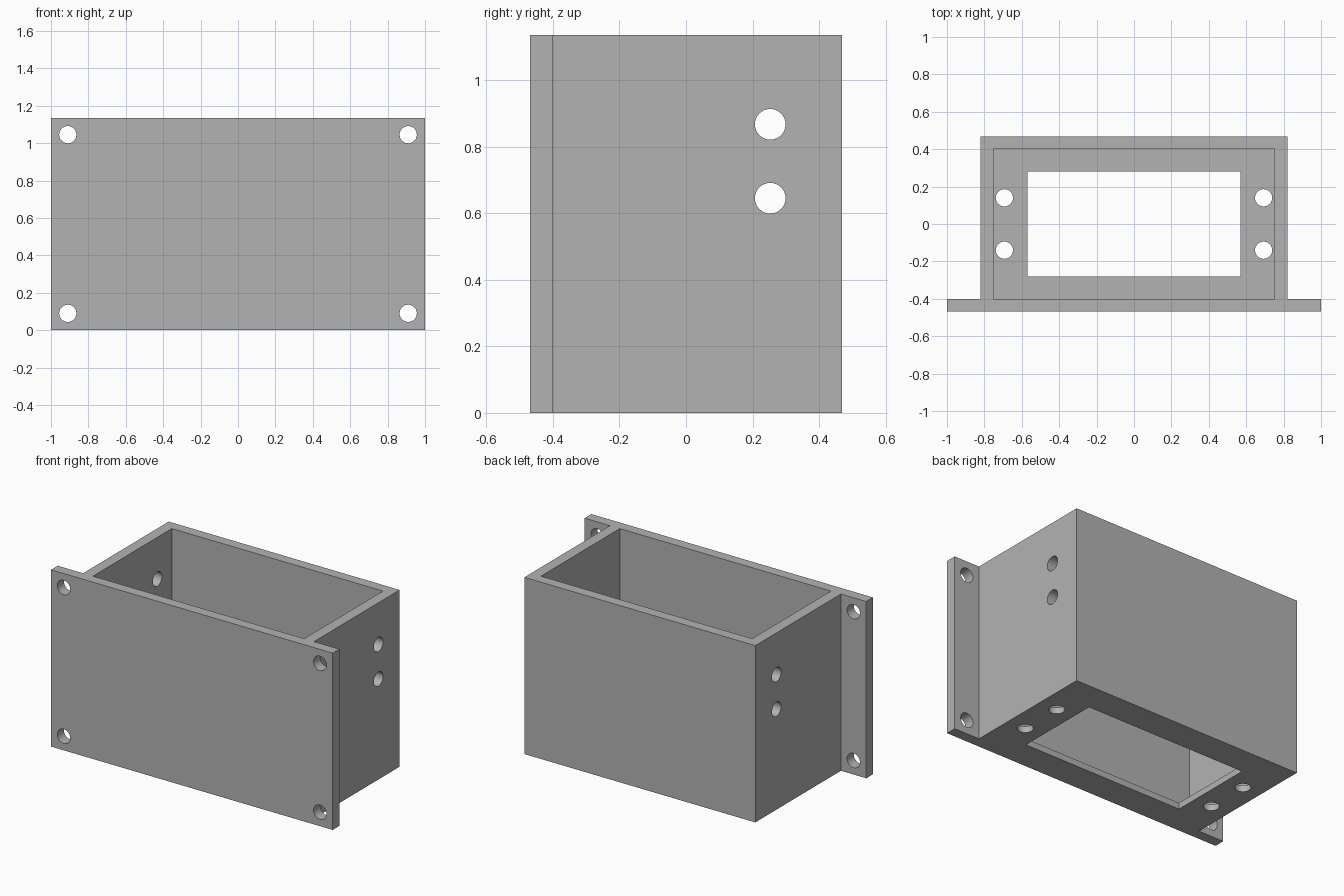
import bpy
import bmesh
from math import pi
from mathutils import Matrix, Vector

cube = bpy.data.objects.get("Cube")
if cube:
    bpy.data.objects.remove(cube, do_unlink=True)

HEIGHT, DEPTH, WALL, FLOOR = 1.135, 0.468, 0.068, 0.04
BOX_X = 0.82
PLATE_BACK = WALL - DEPTH
HOLE_R = 0.046

grey = bpy.data.materials.new("plain grey")
grey.use_nodes = True
colour = (0.45, 0.45, 0.45, 1)
grey.diffuse_color = colour
grey.node_tree.nodes["Principled BSDF"].inputs["Base Color"].default_value = colour


def make_object(name, bm):
    bmesh.ops.recalc_face_normals(bm, faces=bm.faces)
    mesh = bpy.data.meshes.new(name)
    bm.to_mesh(mesh)
    bm.free()
    mesh.materials.append(grey)
    obj = bpy.data.objects.new(name, mesh)
    bpy.context.collection.objects.link(obj)
    return obj


def box(name, low, high):
    low, high = Vector(low), Vector(high)
    bm = bmesh.new()
    bmesh.ops.create_cube(bm, size=1, matrix=Matrix.Translation((low + high) / 2)
                          @ Matrix.Diagonal((*(high - low), 1)))
    return make_object(name, bm)


def drills(name, centres, axis, length):
    turn = {"X": Matrix.Rotation(pi / 2, 4, "Y"),
            "Y": Matrix.Rotation(pi / 2, 4, "X"),
            "Z": Matrix.Identity(4)}[axis]
    bm = bmesh.new()
    for centre in centres:
        bmesh.ops.create_cone(bm, cap_ends=True, segments=48, radius1=HOLE_R,
                              radius2=HOLE_R, depth=length,
                              matrix=Matrix.Translation(centre) @ turn)
    return make_object(name, bm)


# Housing and flanged front plate, extruded from one plan outline
half = [(1, -DEPTH), (1, PLATE_BACK), (BOX_X, PLATE_BACK), (BOX_X, DEPTH)]
outline = half + [(-x, y) for x, y in reversed(half)]
bm = bmesh.new()
base = bm.faces.new([bm.verts.new((x, y, 0)) for x, y in outline])
top = bmesh.ops.extrude_face_region(bm, geom=[base])["geom"]
bmesh.ops.translate(bm, vec=(0, 0, HEIGHT),
                    verts=[v for v in top if isinstance(v, bmesh.types.BMVert)])
housing = make_object("flanged_housing", bm)

# Open cavity, floor window and screw or cable holes
cutters = [
    box("cavity_cutter", (-0.75, PLATE_BACK, FLOOR), (0.75, 0.4, HEIGHT + 0.2)),
    box("window_cutter", (-0.57, -0.28, -0.2), (0.57, 0.28, 0.2)),
    drills("plate_drills", [(x, -0.434, z) for x in (-0.91, 0.91)
                            for z in (0.09, 1.045)], "Y", 0.2),
    drills("floor_drills", [(x, y, 0) for x in (-0.693, 0.693)
                            for y in (-0.14, 0.14)], "Z", 0.3),
    drills("side_drills", [(0, 0.253, z) for z in (0.645, 0.867)], "X", 2),
]
for cutter in cutters:
    cut = housing.modifiers.new(cutter.name, "BOOLEAN")
    cut.operation = "DIFFERENCE"
    cut.solver = "EXACT"
    cut.object = cutter
    cutter.hide_render = True

# Keep the cut result and discard the cutters
bpy.context.view_layer.update()
result = bpy.data.meshes.new_from_object(
    housing.evaluated_get(bpy.context.evaluated_depsgraph_get()))
housing.modifiers.clear()
housing.data = result
for cutter in cutters:
    bpy.data.objects.remove(cutter, do_unlink=True)

# Smooth hole walls with crisp edges
bpy.ops.object.select_all(action="DESELECT")
housing.select_set(True)
bpy.context.view_layer.objects.active = housing
bpy.ops.object.shade_smooth_by_angle()
